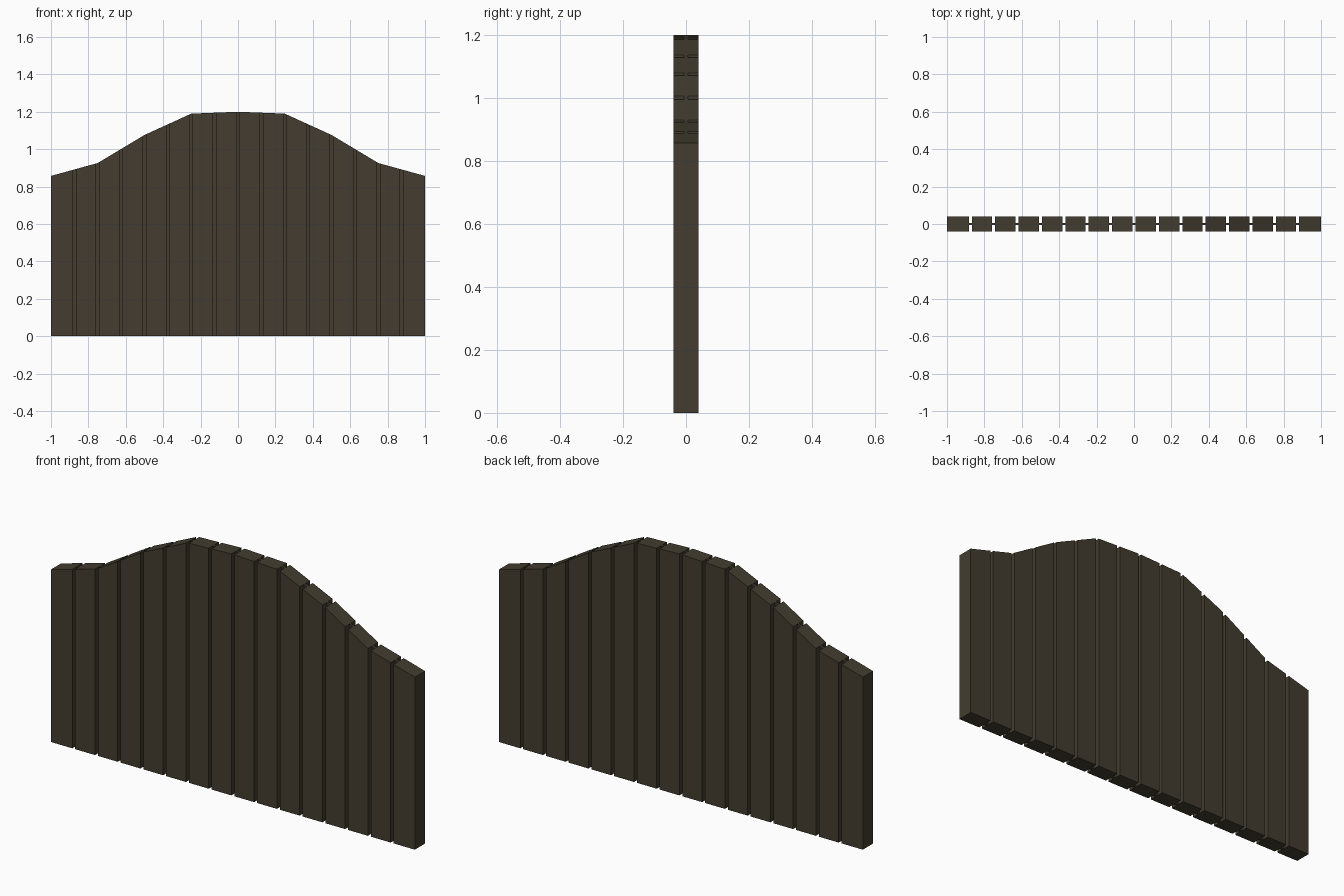
import bpy, bmesh

if "Cube" in bpy.data.objects:
    bpy.data.objects.remove(bpy.data.objects["Cube"])

# dark weathered timber
wood = bpy.data.materials.new("dark brown wood")
wood.diffuse_color = (0.056, 0.046, 0.029, 1)
wood.use_nodes = True
wood.node_tree.nodes["Principled BSDF"].inputs["Base Color"].default_value = wood.diffuse_color

CREST = [1.2, 1.19, 1.076, 0.926, 0.857]   # top height every 0.25 from centre
HALF_DEPTH = 0.04
WEB = 0.006                                # half thickness of the tongue in each groove
GAP = 0.008                                # half width of a groove
PITCH = 0.125


def top(x):
    t = min(abs(x) / 0.25, 4)
    i = min(int(t), 3)
    return CREST[i] + (CREST[i + 1] - CREST[i]) * (t - i)


def board(name, xs, half):
    """Upright board following the crest at the given x stations."""
    bm = bmesh.new()
    outline = [(xs[0], 0), (xs[-1], 0)] + [(x, top(x)) for x in reversed(xs)]
    face = bm.faces.new([bm.verts.new((x, -half, z)) for x, z in outline])
    ext = bmesh.ops.extrude_face_region(bm, geom=[face])
    moved = [v for v in ext["geom"] if isinstance(v, bmesh.types.BMVert)]
    bmesh.ops.translate(bm, verts=moved, vec=(0, 2 * half, 0))
    bmesh.ops.recalc_face_normals(bm, faces=bm.faces)
    mesh = bpy.data.meshes.new(name)
    bm.to_mesh(mesh)
    bm.free()
    mesh.materials.append(wood)
    bpy.context.collection.objects.link(bpy.data.objects.new(name, mesh))


# sixteen planks with grooves between them
for k in range(16):
    x0 = -1 + k * PITCH
    left = x0 + (GAP if k > 0 else 0)
    right = x0 + PITCH - (GAP if k < 15 else 0)
    board(f"plank_{k + 1}", [left, right], HALF_DEPTH)
    # thin tongue closing the groove
    if k > 0:
        board(f"tongue_{k}", [x0 - GAP, x0, x0 + GAP], WEB)
